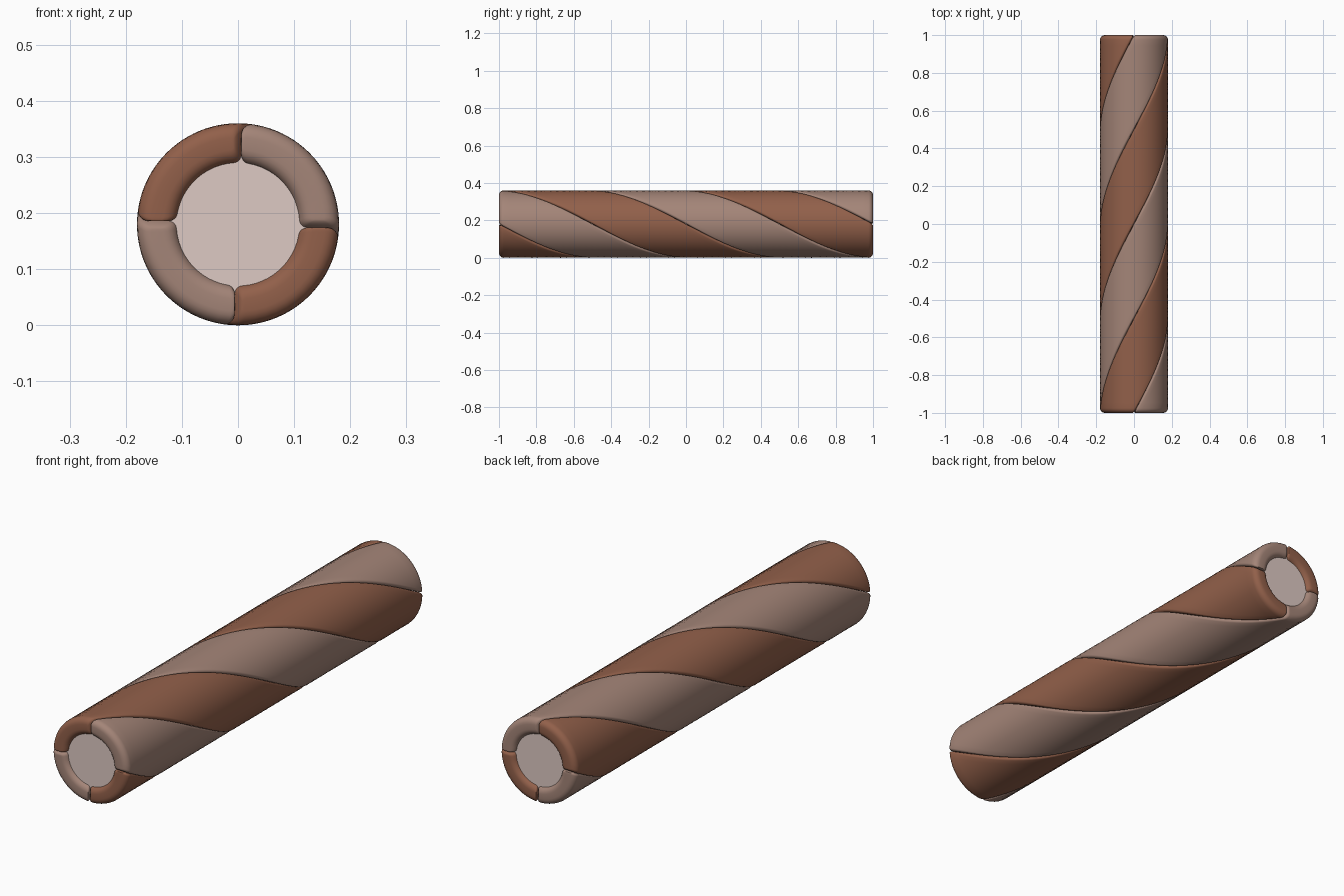
import bpy, bmesh, math

if "Cube" in bpy.data.objects:
    bpy.data.objects.remove(bpy.data.objects["Cube"])

R, RI, HALF, CZ = 0.18, 0.108, 1.0, 0.18   # outer / inner radius, half length, axis height
CORNER, FILLET = 0.012, 0.025              # strip edge and end rounding


def material(name, rgb):
    m = bpy.data.materials.new(name)
    lin = [(c / 255 / 12.92 if c < 10 else ((c / 255 + 0.055) / 1.055) ** 2.4) for c in rgb]
    m.diffuse_color = (*lin, 1)
    m.use_nodes = True
    m.node_tree.nodes["Principled BSDF"].inputs["Base Color"].default_value = m.diffuse_color
    return m


dark = material("dark chocolate wafer", (146, 96, 74))
light = material("light wafer", (164, 133, 120))
cream = material("cream filling", (222, 202, 195))


def section(inset):
    """Rounded band, a quarter turn wide, as (arc position, radius) pairs."""
    half = math.pi / 4
    lo, hi = RI + inset, R - inset
    c = CORNER * (1 - 0.5 * inset / FILLET)
    pts = []

    def angle(r, dist):          # angle of a point a given distance in from the seam
        return half - (dist + 0.0004) / r
    side = min(inset, FILLET) * 0.3
    steps = 5
    # right corners then top arc, left corners, bottom arc
    right = []
    for cr, a0 in ((lo + c, -90), (hi - c, 0)):
        for i in range(steps):
            a = math.radians(a0 + 90 * i / (steps - 1))
            r = cr + c * math.sin(a)
            right.append((angle(r, side + c * (1 - math.cos(a))), r))
    pts += right
    n = 12
    t = right[-1][0]
    pts += [(t - 2 * t * i / n, hi) for i in range(1, n)]
    pts += [(-a, r) for a, r in reversed(right)]
    t = right[0][0]
    pts += [(-t + 2 * t * i / n, lo) for i in range(1, n)]
    return pts


# stations along the roll: rounded start, long body, rounded finish
ends = [(HALF - FILLET + FILLET * math.cos(math.radians(a)),
         FILLET * (1 - math.sin(math.radians(a)))) for a in (0, 18, 36, 54, 72, 90)]
N = 64
yb = ends[-1][0]
stations = [(-y, d) for y, d in ends]
stations += [(-yb + 2 * yb * i / N, 0) for i in range(1, N)]
stations += list(reversed(ends))


def finish(bm, name, mat):
    bmesh.ops.recalc_face_normals(bm, faces=bm.faces)
    me = bpy.data.meshes.new(name)
    bm.to_mesh(me)
    bm.free()
    ob = bpy.data.objects.new(name, me)
    bpy.context.collection.objects.link(ob)
    me.materials.append(mat)
    bpy.ops.object.select_all(action='DESELECT')
    ob.select_set(True)
    bpy.context.view_layer.objects.active = ob
    bpy.ops.object.shade_smooth_by_angle(angle=math.radians(40))
    return ob


# four helical wafer strips, one full turn over the length
for k in range(4):
    bm = bmesh.new()
    rings = []
    for y, d in stations:
        turn = math.pi / 4 + k * math.pi / 2 - math.pi * (y + HALF)
        rings.append([bm.verts.new((r * math.cos(turn + a), y, CZ + r * math.sin(turn + a)))
                      for a, r in section(d)])
    n = len(rings[0])
    for p, q in zip(rings, rings[1:]):
        for i in range(n):
            j = (i + 1) % n
            bm.faces.new((p[i], p[j], q[j], q[i]))
    # end caps as quad strips between inner and outer arcs
    m = 12 + 1
    for ring in (rings[0], rings[-1]):
        outer = ring[9:9 + m]
        inner = [ring[0]] + list(reversed(ring[9 + m + 9:])) + [ring[9 + m + 8]]
        for i in range(m - 1):
            bm.faces.new((outer[i], outer[i + 1], inner[i + 1], inner[i]))
        bm.faces.new(ring[0:10])
        bm.faces.new(ring[9 + m - 1:9 + m + 9])
    finish(bm, f"wafer_strip_{k + 1}", light if k % 2 == 0 else dark)

# cream core, slightly recessed at both ends
bm = bmesh.new()
bmesh.ops.create_cone(bm, cap_ends=True, segments=48, radius1=0.122, radius2=0.122, depth=1.968)
for v in bm.verts:
    v.co = (v.co.x, v.co.z, v.co.y + CZ)
finish(bm, "cream_core", cream)
